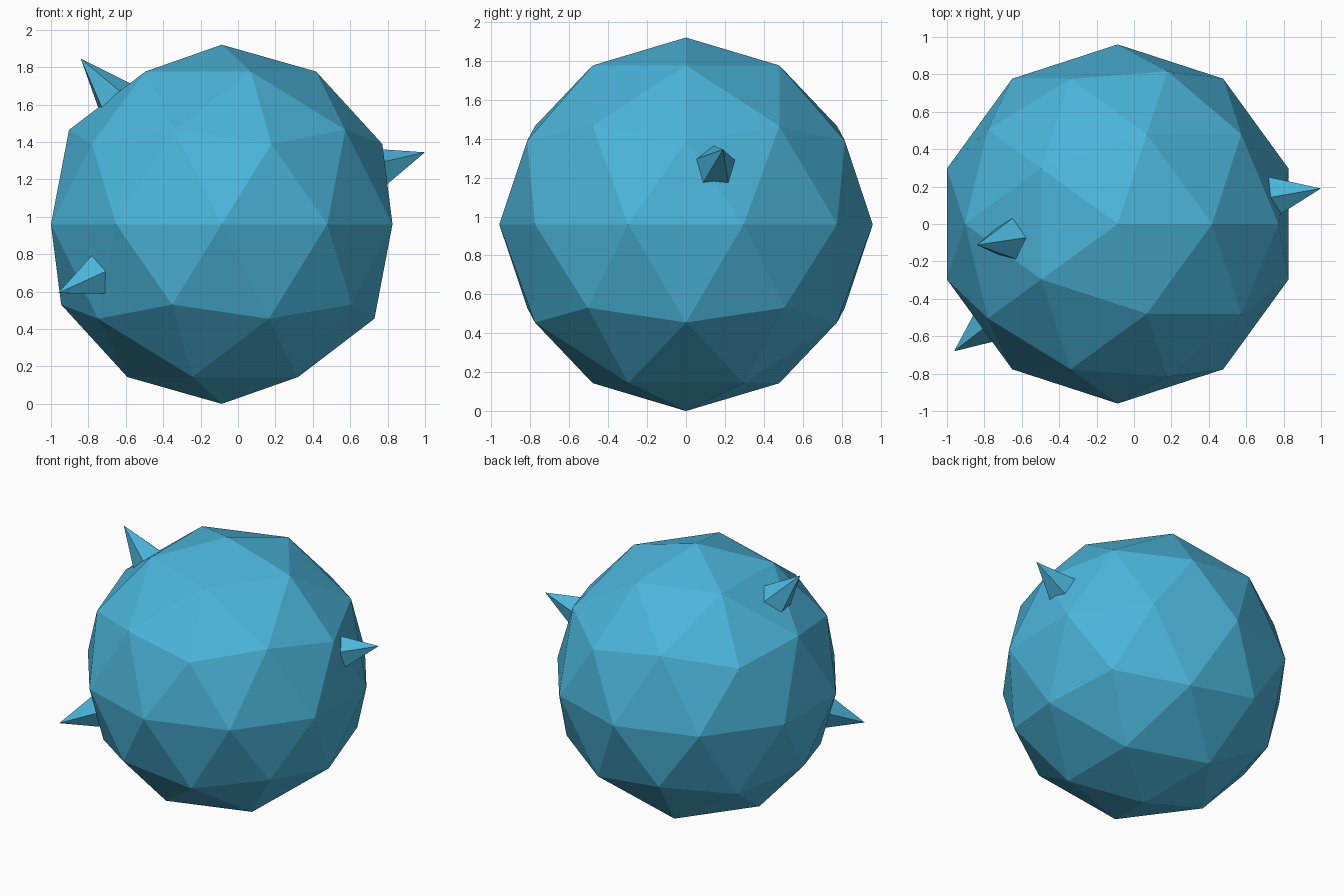
import bpy
from mathutils import Vector

cube = bpy.data.objects.get("Cube")
if cube:
    bpy.data.objects.remove(cube, do_unlink=True)

RADIUS = 0.96
CENTRE = Vector((-0.087, 0, RADIUS))
TIP_DISTANCE = 1.168   # spike tip from the ball's centre
SPIKE_LENGTH = 0.3
SPIKE_RADIUS = 0.128

blue = bpy.data.materials.new("sky_blue")
blue.use_nodes = True
colour = (0.07, 0.46, 0.70, 1)
blue.diffuse_color = colour
blue.node_tree.nodes["Principled BSDF"].inputs["Base Color"].default_value = colour


def finish(name):
    obj = bpy.context.object
    obj.name = name
    obj.data.materials.append(blue)
    bpy.ops.object.shade_flat()


def spike(name, direction):
    """Five-sided spike pointing straight out of the ball, base sunk inside."""
    d = Vector(direction).normalized()
    bpy.ops.mesh.primitive_cone_add(
        vertices=5, radius1=SPIKE_RADIUS, radius2=0, depth=SPIKE_LENGTH,
        location=CENTRE + d * (TIP_DISTANCE - SPIKE_LENGTH / 2),
        rotation=d.to_track_quat('Z', 'Y').to_euler())
    finish(name)


# Faceted ball
bpy.ops.mesh.primitive_ico_sphere_add(subdivisions=2, radius=RADIUS, location=CENTRE)
finish("ball")

# Three scattered spikes
spike("left_spike", (1.087, 0.19, 0.385))
spike("upper_right_spike", (-0.753, -0.112, 0.885))
spike("lower_right_spike", (-0.868, -0.675, -0.365))
